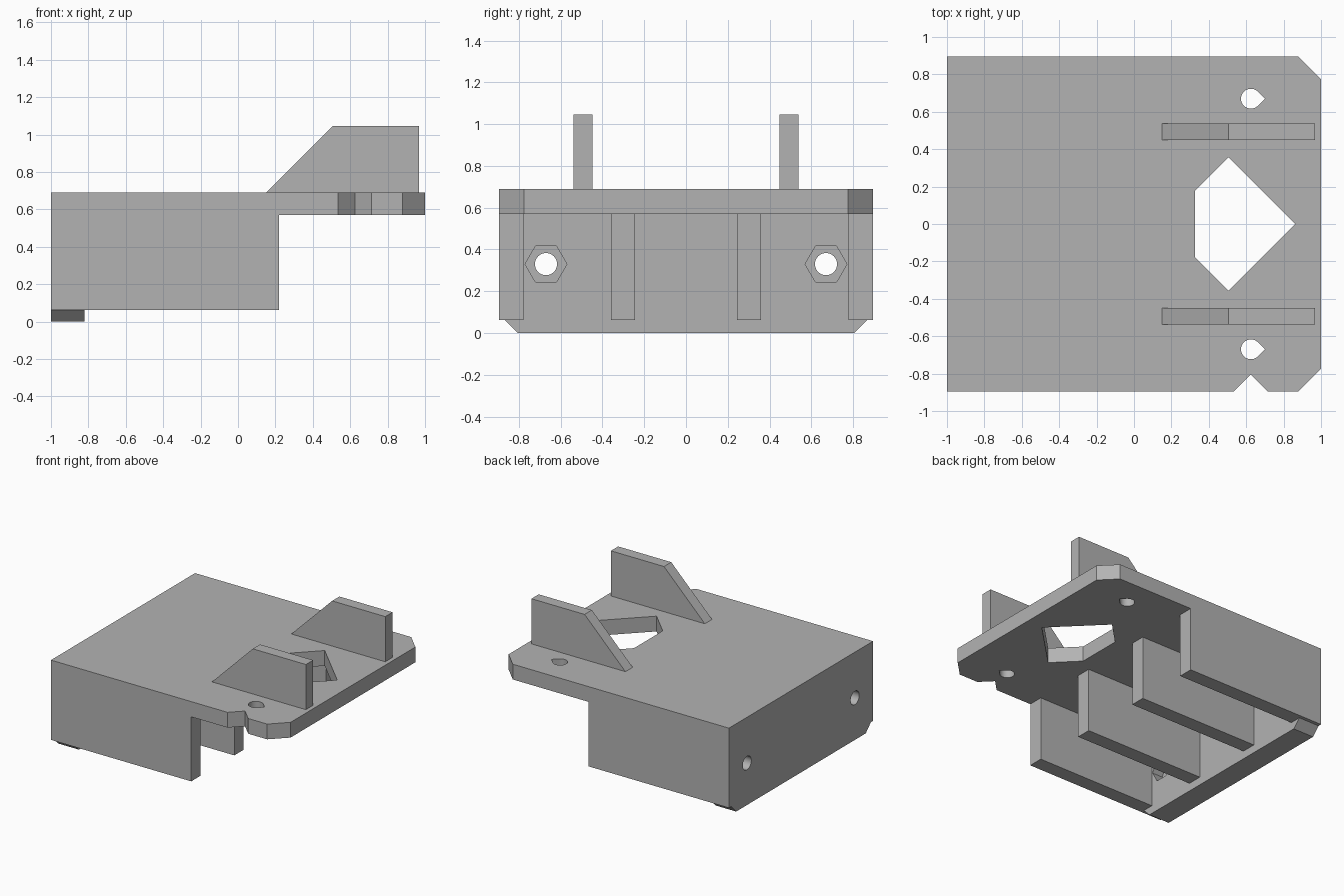
import bpy
import bmesh
from math import cos, sin, radians
from mathutils import Vector

cube = bpy.data.objects.get("Cube")
if cube:
    bpy.data.objects.remove(cube, do_unlink=True)

grey = bpy.data.materials.new("plain grey")
grey.use_nodes = True
colour = (0.45, 0.45, 0.45, 1)
grey.diffuse_color = colour
grey.node_tree.nodes["Principled BSDF"].inputs["Base Color"].default_value = colour

AXES = {"x": lambda a, b, d: (d, a, b),
        "y": lambda a, b, d: (a, d, b),
        "z": lambda a, b, d: (a, b, d)}


def prism(name, outline, axis, low, high):
    """Extrude a 2D outline along an axis."""
    place = AXES[axis]
    bm = bmesh.new()
    face = bm.faces.new([bm.verts.new(place(a, b, low)) for a, b in outline])
    extruded = bmesh.ops.extrude_face_region(bm, geom=[face], use_keep_orig=True)
    moved = [v for v in extruded["geom"] if isinstance(v, bmesh.types.BMVert)]
    bmesh.ops.translate(bm, verts=moved, vec=Vector(place(0, 0, high - low)))
    bmesh.ops.recalc_face_normals(bm, faces=bm.faces)
    mesh = bpy.data.meshes.new(name)
    bm.to_mesh(mesh)
    bm.free()
    mesh.materials.append(grey)
    obj = bpy.data.objects.new(name, mesh)
    bpy.context.collection.objects.link(obj)
    return obj


def rect(a0, a1, b0, b1):
    return [(a0, b0), (a1, b0), (a1, b1), (a0, b1)]


def arc(a, b, r, start, end, count):
    step = (end - start) / count
    return [(a + r * cos(radians(start + i * step)), b + r * sin(radians(start + i * step)))
            for i in range(count)]


def combine(target, tool, operation):
    """Apply a boolean and discard the tool."""
    tool.hide_render = True
    mod = target.modifiers.new(tool.name, "BOOLEAN")
    mod.object, mod.operation, mod.solver = tool, operation, "EXACT"
    bpy.context.view_layer.objects.active = target
    bpy.ops.object.modifier_apply(modifier=mod.name)
    bpy.data.objects.remove(tool, do_unlink=True)


W = 0.895          # half width
UNDER, TOP = 0.57, 0.69
HOLE_X, HOLE_Y, HOLE_Z = 0.625, 0.67, 0.33

# Top plate with chamfered corners and an edge notch
plate = [(-1, -W), (HOLE_X - 0.09, -W), (HOLE_X, -0.805), (HOLE_X + 0.09, -W),
         (0.88, -W), (1, -0.775), (1, 0.775), (0.88, W), (-1, W)]
bracket = prism("bracket_body", plate, "z", UNDER, TOP)

# End wall with chamfered lower corners
wall = [(-W, 0.09), (-0.805, 0), (0.805, 0), (W, 0.09), (W, 0.63), (-W, 0.63)]
combine(bracket, prism("end_wall", wall, "x", -1, -0.82), "UNION")

# Four hanging ribs
for y0, y1 in [(-W, -0.778), (-0.36, -0.243), (0.243, 0.36), (0.778, W)]:
    rib = prism("rib", rect(-1, 0.22, 0.063, 0.63), "y", y0, y1)
    combine(bracket, rib, "UNION")

# Two sloped upright fins
fin_profile = [(0.09, 0.63), (0.505, 1.045), (0.967, 1.045), (0.967, 0.63)]
for side in (-1, 1):
    fin = prism("fin", fin_profile, "y", side * 0.493 - 0.045, side * 0.493 + 0.045)
    combine(bracket, fin, "UNION")

# Pointed opening in the plate
opening = [(0.327, -0.178), (0.505, -0.356), (0.863, 0), (0.505, 0.356), (0.327, 0.178)]
combine(bracket, prism("opening_cutter", opening, "z", 0.5, 0.8), "DIFFERENCE")

# Teardrop plate holes, wall bolt holes and hexagonal nut pockets
for side in (-1, 1):
    y = side * HOLE_Y
    drop = arc(HOLE_X, y, 0.053, 45, 322.5, 37) + [(HOLE_X + 0.075, y)]
    combine(bracket, prism("drop_cutter", drop, "z", 0.5, 0.8), "DIFFERENCE")
    bolt = arc(y, HOLE_Z, 0.053, 0, 360, 40)
    combine(bracket, prism("bolt_cutter", bolt, "x", -1.1, -0.7), "DIFFERENCE")
    nut = arc(y, HOLE_Z, 0.1, 0, 360, 6)
    combine(bracket, prism("nut_cutter", nut, "x", -0.91, -0.7), "DIFFERENCE")

# Merge coplanar faces left by the unions
bm = bmesh.new()
bm.from_mesh(bracket.data)
bmesh.ops.remove_doubles(bm, verts=bm.verts, dist=0.0001)
bmesh.ops.dissolve_limit(bm, angle_limit=radians(0.5), verts=bm.verts, edges=bm.edges)
bm.to_mesh(bracket.data)
bm.free()

# Smooth the round holes only, keeping edges sharp
bracket.select_set(True)
bpy.context.view_layer.objects.active = bracket
bpy.ops.object.shade_smooth_by_angle(angle=radians(20))
